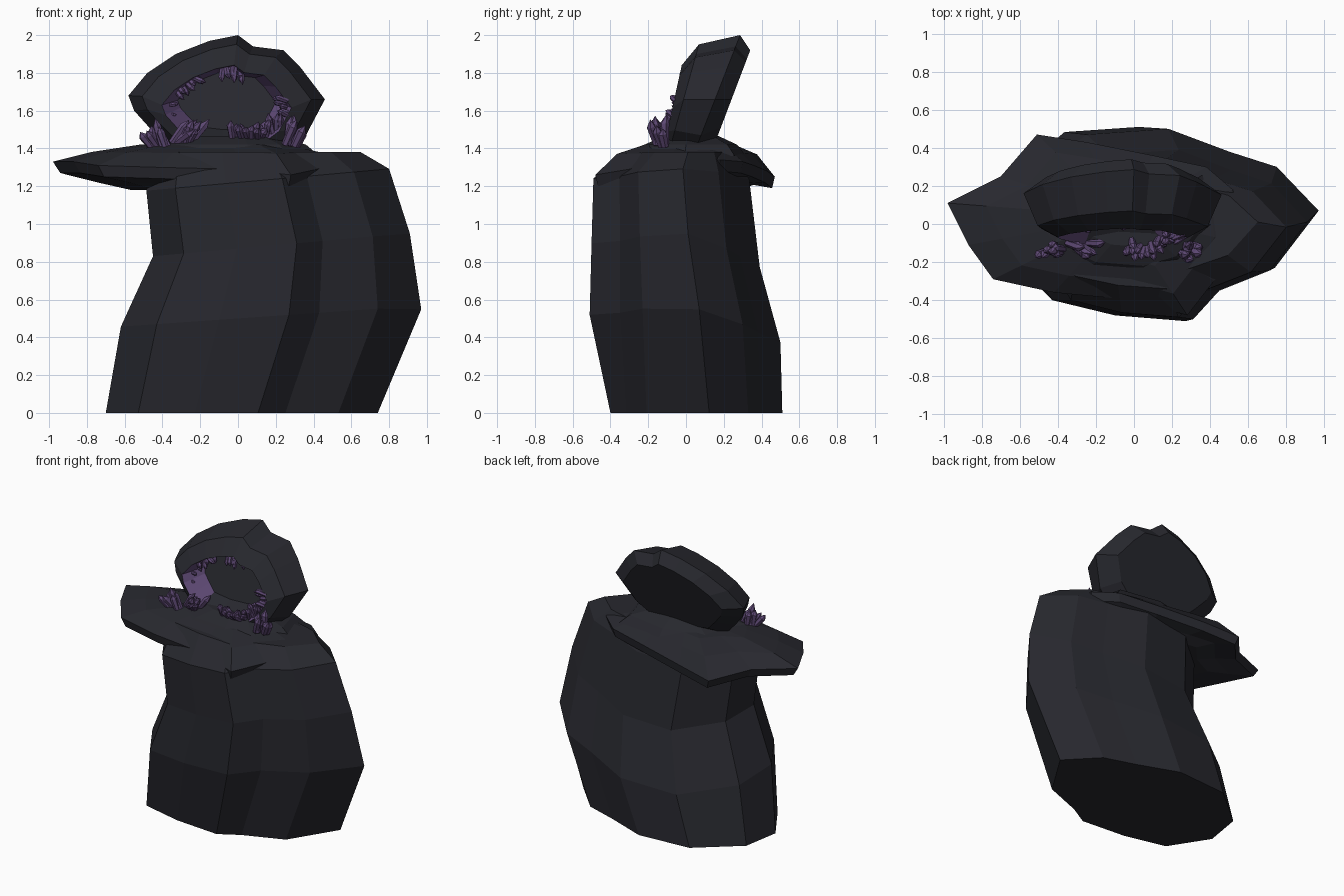
import bpy, bmesh, math, random
from mathutils import Vector

random.seed(4)
if "Cube" in bpy.data.objects:
    bpy.data.objects.remove(bpy.data.objects["Cube"])


def material(name, rgb):
    m = bpy.data.materials.new(name)
    m.use_nodes = True
    m.diffuse_color = (*rgb, 1)
    bsdf = m.node_tree.nodes["Principled BSDF"]
    bsdf.inputs["Base Color"].default_value = (*rgb, 1)
    bsdf.inputs["Roughness"].default_value = 0.9
    return m


rock = material("dark rock", (0.0205, 0.021, 0.0275))
purple = material("purple crystal", (0.115, 0.068, 0.18))


def build(name, verts, faces, mats):
    """Make a flat-shaded object with outward normals."""
    mesh = bpy.data.meshes.new(name)
    mesh.from_pydata(verts, [], faces)
    for m in mats:
        mesh.materials.append(m)
    bm = bmesh.new()
    bm.from_mesh(mesh)
    bmesh.ops.recalc_face_normals(bm, faces=bm.faces)
    bm.to_mesh(mesh)
    bm.free()
    ob = bpy.data.objects.new(name, mesh)
    bpy.context.collection.objects.link(ob)
    return ob


def loft(name, rings, mats=(rock,)):
    """Skin equal-length rings in order and cap both ends."""
    n = len(rings[0])
    verts = [p for ring in rings for p in ring]
    faces = []
    for r in range(len(rings) - 1):
        for i in range(n):
            j = (i + 1) % n
            faces.append((r * n + i, r * n + j, r * n + n + j, r * n + n + i))
    faces.append(tuple(reversed(range(n))))
    faces.append(tuple(range(len(verts) - n, len(verts))))
    return build(name, verts, faces, mats)


# Rock column: one outline stretched to the extents of each level, levels sloping down to the back
outline = [(.97, .07), (.74, -.22), (.43, -.34), (.27, -.51), (-.1, -.48), (-.43, -.40),
           (-.62, -.1), (-.57, .2), (-.25, .47), (.18, .5), (.5, .38), (.75, .3)]
# height, slope along x, slope behind, x and y extents, extra foot width in the front hollow
levels = [(0, 0, 0, -.70, .74, -.40, .51, .07), (.5, .07, .28, -.62, .97, -.51, .5, .01),
          (.87, .09, .3, -.45, .91, -.50, .39, 0), (1.22, .09, 0, -.485, .80, -.49, .335, 0),
          (1.38, 0, 0, -.44, .65, -.34, .27, 0)]
rings = []
for z, tilt, drop, x0, x1, y0, y1, flare in levels:
    ring = []
    for i, (x, y) in enumerate(outline):
        px = x0 + (x + .62) / 1.59 * (x1 - x0)
        py = y0 + (y + .51) / 1.01 * (y1 - y0) - (flare if i in (1, 2) else 0)
        ring.append((px, py, z + tilt * px - drop * max(py, 0)))
    rings.append(ring)
loft("rock_column", rings)

# Overhanging slab: rim outline with a ragged underside and a domed top
rim = [(-.98, .11, 1.33), (-.87, -.11, 1.33), (-.74, -.29, 1.31), (-.42, -.36, 1.30),
       (0, -.40, 1.29), (.28, -.48, 1.26), (.42, -.3, 1.29), (.56, -.1, 1.34), (.52, .18, 1.34),
       (.38, .3, 1.33), (.1, .36, 1.31), (-.25, .43, 1.28), (-.51, .47, 1.25), (-.7, .25, 1.3)]


def shrink(points, s, height, blend, centre=(-.06, .04)):
    return [(centre[0] + (x - centre[0]) * s, centre[1] + (y - centre[1]) * s,
             z + (height - z) * blend) for x, y, z in points]


lower = [(x * .96, y * .97, z - .06) for x, y, z in rim]
loft("overhang_slab", [shrink(rim, .55, 1.18, 1), shrink(rim, .74, 1.2, .85), lower, rim,
                       shrink(rim, .78, 1.39, .85), shrink(rim, .5, 1.42, 1),
                       shrink(rim, .3, 1.43, 1)])

# Ledge hump around the foot of the geode
ledge = [(-.42, -.1), (-.2, -.2), (.05, -.22), (.22, -.17), (.36, 0), (.3, .22), (0, .27), (-.3, .2)]
loft("ledge", [[(x * s, .03 + (y - .03) * s, z) for x, y in ledge]
               for s, z in ((1.2, 1.36), (1, 1.42), (.6, 1.465))])

# Geode: leaning hollow shell with a tapered back and purple inner walls above a rock floor
shell = [(-.58, 1.68), (-.55, 1.6), (-.46, 1.5), (-.36, 1.40), (-.1, 1.37), (.24, 1.38),
         (.36, 1.47), (.46, 1.66), (.33, 1.83), (.24, 1.92), (.08, 1.94), (0, 2.0),
         (-.15, 1.97), (-.33, 1.9), (-.48, 1.8)]


def shell_ring(s, y0, lean, mid=1.65):
    pts = []
    for x, z in shell:
        zz = mid + (z - 1.65) * s
        pts.append((-.06 + (x + .06) * s, y0 + lean * (zz - 1.42), zz))
    return pts


shell_rings = [shell_ring(.77, .15, .38), shell_ring(1, .06, .39), shell_ring(.86, -.08, .28),
               shell_ring(.66, -.115, .22, 1.61), shell_ring(.5, 0, .3, 1.64)]
geode = loft("geode", shell_rings, (rock, purple))
inner_start = 3 * len(shell)
for i in range(len(shell)):
    if i not in (3, 4):
        geode.data.polygons[inner_start + i].material_index = 1


# Crystals: six-sided prisms with pointed tips, gathered into clusters
def add_crystal(verts, faces, base, direction, length, radius):
    turn = Vector(direction).to_track_quat("Z", "Y")
    start = len(verts)
    for h, r in ((0, .8), (.72, 1)):
        for i in range(6):
            a = i * math.tau / 6
            p = Vector((math.cos(a) * r * radius, math.sin(a) * r * radius, h * length))
            verts.append(Vector(base) + turn @ p)
    verts.append(Vector(base) + turn @ Vector((radius * .4, 0, length)))
    for i in range(6):
        j = (i + 1) % 6
        faces.append((start + i, start + j, start + 6 + j, start + 6 + i))
        faces.append((start + 6 + i, start + 6 + j, start + 12))
    faces.append(tuple(start + i for i in reversed(range(6))))


# name, cluster start, cluster end, direction, count, length, radius
clusters = [
    ("outer_right_crystals", (-.46, -.13, 1.41), (-.37, -.13, 1.41), (-.4, -.2, 1), 7, .15, .023),
    ("lower_right_crystals", (-.35, -.09, 1.43), (-.25, -.11, 1.43), (.5, -.3, .8), 9, .15, .023),
    ("lower_middle_crystals", (-.03, -.1, 1.45), (.12, -.1, 1.45), (0, -.6, .7), 10, .13, .021),
    ("lower_left_crystals", (.13, -.06, 1.46), (.24, -.04, 1.48), (-.1, -.5, .8), 7, .12, .02),
    ("outer_left_crystals", (.25, -.13, 1.42), (.31, -.13, 1.41), (.3, -.2, 1), 6, .16, .025),
    ("side_left_crystals", (.27, -.04, 1.57), (.26, -.03, 1.67), (-.9, -.5, .2), 6, .09, .016),
    ("top_crystals", (-.08, .02, 1.84), (.02, .02, 1.83), (0, -.35, -1), 7, .09, .017),
    ("upper_right_crystals", (-.33, .0, 1.71), (-.22, .02, 1.79), (.5, -.4, -.5), 7, .075, .016),
    ("side_right_crystals", (-.37, -.03, 1.52), (-.36, -.03, 1.63), (.9, -.4, -.1), 3, .05, .013),
]
for name, a, b, direction, count, length, radius in clusters:
    verts, faces = [], []
    for i in range(count):
        base = Vector(a).lerp(Vector(b), i / (count - 1))
        base.y += random.uniform(-.025, .025)
        way = Vector(direction) + Vector([random.uniform(-.3, .3) for _ in range(3)])
        add_crystal(verts, faces, base, way, length * random.uniform(.65, 1.1), radius)
    build(name, verts, faces, (purple,))
